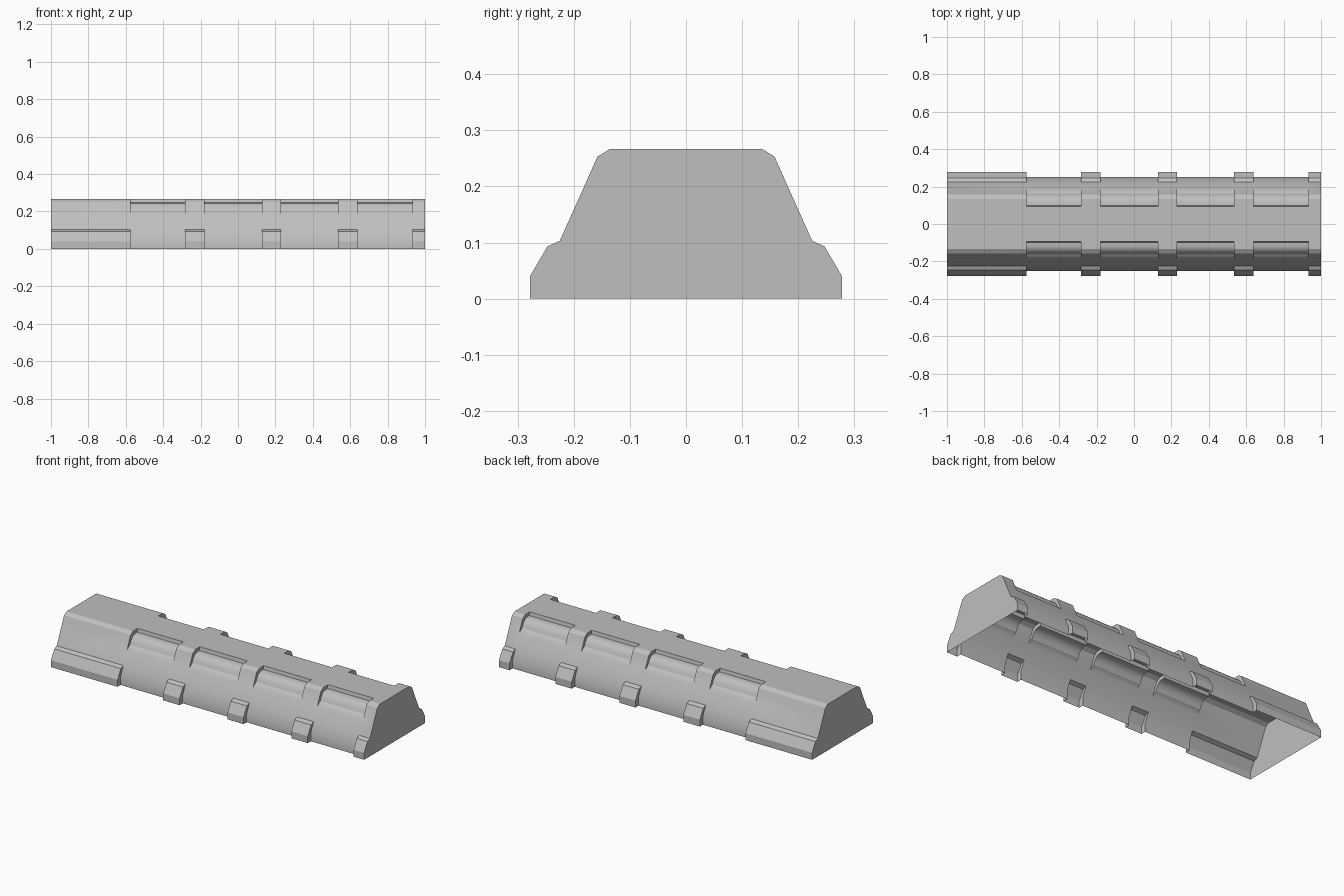
import bpy
import bmesh
import math

cube = bpy.data.objects.get("Cube")
if cube:
    bpy.data.objects.remove(cube, do_unlink=True)

# One plain grey for the whole shell
grey = bpy.data.materials.new("light_grey")
grey.use_nodes = True
colour = (0.52, 0.52, 0.52, 1)
grey.diffuse_color = colour
grey.node_tree.nodes["Principled BSDF"].inputs["Base Color"].default_value = colour

# Half cross-sections as (y, z), each running from the floor up to the ridge
plain_foot = [(0.25, 0), (0.25, 0.047), (0.225, 0.103)]
block_foot = [(0.278, 0), (0.278, 0.04), (0.247, 0.093), (0.225, 0.103)]
full_shoulder = [(0.19, 0.181), (0.158, 0.253), (0.135, 0.267), (0.094, 0.267)]
sunk_shoulder = [(0.19, 0.181), (0.164, 0.2), (0.157, 0.216), (0.148, 0.23),
                 (0.135, 0.241), (0.12, 0.246), (0.098, 0.247), (0.094, 0.267)]
ridge = [(0, 0.267)]

# Solid stretches with foot blocks alternate with sunken panel bays
stations = [-1, -0.575, -0.283, -0.178, 0.128, 0.23, 0.535, 0.64, 0.932, 1]

bm = bmesh.new()


def add_face(points):
    bm.faces.new([bm.verts.new(p) for p in points])


def sweep(profile, x0, x1):
    for (y0, z0), (y1, z1) in zip(profile, profile[1:]):
        add_face([(x0, y0, z0), (x1, y0, z0), (x1, y1, z1), (x0, y1, z1)])


def wall(x, lower, upper):
    outline = lower + upper[-2:0:-1]
    add_face([(x, *lower[0])] + [(x, *p) for p in outline[1:]] +
             ([(x, *upper[0])] if upper[0] != lower[0] else []))


def mirrored(points):
    return [(-y, z) for y, z in points]


for side in (lambda p: p, mirrored):
    for i, (x0, x1) in enumerate(zip(stations, stations[1:])):
        solid = i % 2 == 0
        profile = (block_foot + full_shoulder if solid
                   else plain_foot + sunk_shoulder) + ridge
        sweep(side(profile), x0, x1)
    # Cheeks of the foot blocks and of the sunken panels
    for x in stations[1:-1]:
        wall(x, side(block_foot), side(plain_foot))
        wall(x, side(full_shoulder), side(sunk_shoulder))

# Flat end caps; the underside stays open
half = block_foot + full_shoulder + ridge
for x in (stations[0], stations[-1]):
    add_face([(x, *p) for p in half + mirrored(half[-2::-1])])

bmesh.ops.remove_doubles(bm, verts=bm.verts, dist=0.0005)
bmesh.ops.recalc_face_normals(bm, faces=bm.faces)

mesh = bpy.data.meshes.new("barrier_shell")
bm.to_mesh(mesh)
bm.free()
mesh.materials.append(grey)
shell = bpy.data.objects.new("barrier_shell", mesh)
bpy.context.collection.objects.link(shell)

bpy.ops.object.select_all(action='DESELECT')
shell.select_set(True)
bpy.context.view_layer.objects.active = shell
bpy.ops.object.shade_smooth_by_angle(angle=math.radians(30))
